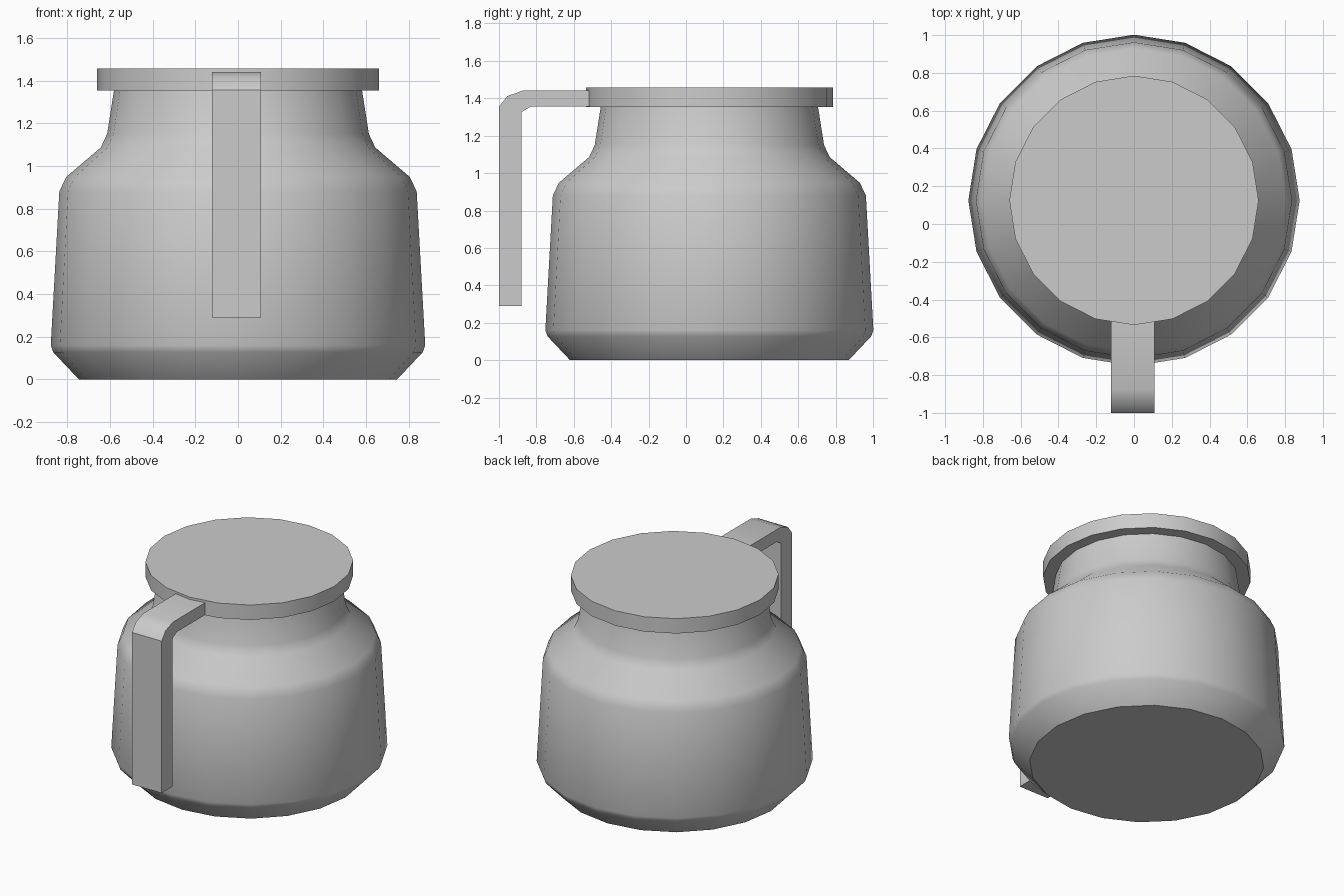
import bpy, bmesh, math

if "Cube" in bpy.data.objects:
    bpy.data.objects.remove(bpy.data.objects["Cube"])

CY = 0.125   # y position of the jar axis
SIDES = 20


def finish(name, bm):
    bmesh.ops.recalc_face_normals(bm, faces=bm.faces)
    me = bpy.data.meshes.new(name)
    bm.to_mesh(me)
    bm.free()
    ob = bpy.data.objects.new(name, me)
    bpy.context.collection.objects.link(ob)
    bpy.ops.object.select_all(action='DESELECT')
    ob.select_set(True)
    bpy.context.view_layer.objects.active = ob
    bpy.ops.object.shade_smooth_by_angle(angle=math.radians(35))
    return ob


def lathe(name, profile):
    """Closed turned solid from (radius, z) points."""
    bm = bmesh.new()
    rings = []
    for r, z in profile:
        angles = [math.tau * i / SIDES for i in range(SIDES)]
        rings.append([bm.verts.new((r * math.sin(a), CY + r * math.cos(a), z)) for a in angles])
    for lo, hi in zip(rings, rings[1:]):
        for i in range(SIDES):
            j = (i + 1) % SIDES
            bm.faces.new((lo[i], lo[j], hi[j], hi[i]))
    bm.faces.new(rings[0])
    bm.faces.new(rings[-1])
    return finish(name, bm)


def extrude_x(name, outline, x0, x1):
    """Side outline of (y, z) points extruded across x."""
    bm = bmesh.new()
    a = [bm.verts.new((x0, y, z)) for y, z in outline]
    b = [bm.verts.new((x1, y, z)) for y, z in outline]
    n = len(outline)
    bm.faces.new(a)
    bm.faces.new(b)
    for i in range(n):
        j = (i + 1) % n
        bm.faces.new((a[i], a[j], b[j], b[i]))
    return finish(name, bm)


# Jar body with chamfered foot, shoulder and neck
lathe("body", [(0.745, 0), (0.865, 0.127), (0.877, 0.16), (0.837, 0.88),
               (0.805, 0.948), (0.643, 1.086), (0.613, 1.15), (0.58, 1.36)])

# Flat lid
lathe("lid", [(0.66, 1.353), (0.66, 1.457)])

# Bent strap handle at the front, ending inside the lid
extrude_x("handle", [(-1.0, 0.29), (-1.0, 1.355), (-0.955, 1.412), (-0.873, 1.441),
                     (-0.48, 1.441), (-0.48, 1.355), (-0.832, 1.355),
                     (-0.88, 1.326), (-0.88, 0.29)], -0.122, 0.108)
